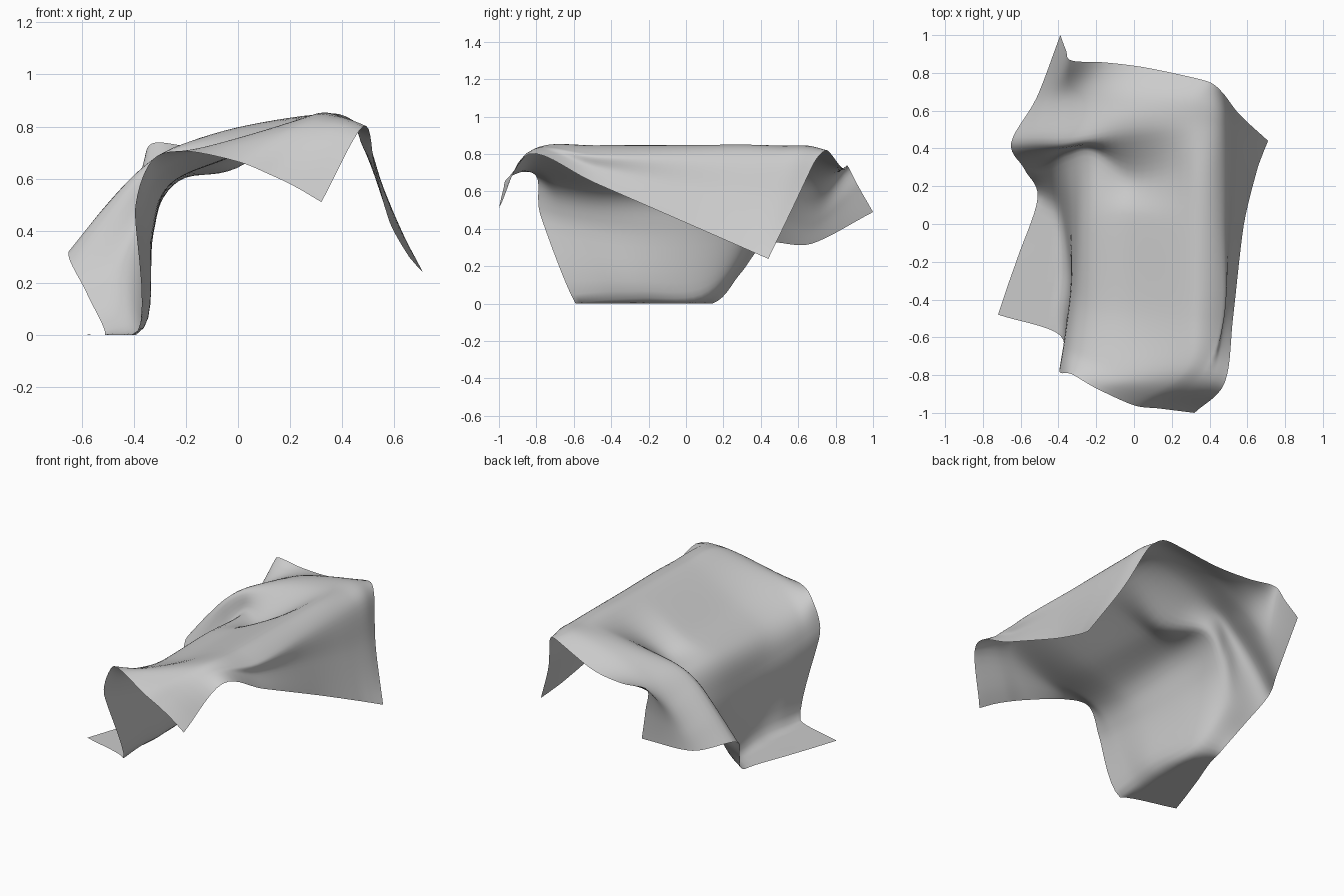
import bpy
from mathutils import Vector

if "Cube" in bpy.data.objects:
    bpy.data.objects.remove(bpy.data.objects["Cube"])

STEPS = 7

# Folds of the draped sheet, front hem to back hem; each runs from the left hem,
# up the hanging wall and across the sagging top to the right-hand crest.
FOLDS = [
    [(-.72, -.48, 0), (-.39, -.59, 0), (-.395, -.78, .48), (-.33, -.795, .67), (-.20, -.87, .705), (0, -.96, .665)],
    [(-.67, -.33, 0), (-.38, -.43, .02), (-.365, -.61, .44), (-.29, -.69, .62), (-.05, -.76, .735), (.27, -.78, .835)],
    [(-.61, -.16, 0), (-.36, -.23, .03), (-.33, -.32, .40), (-.26, -.43, .58), (-.02, -.46, .69), (.32, -.48, .845)],
    [(-.51, .14, 0), (-.39, .08, .05), (-.325, .05, .40), (-.25, .03, .59), (-.03, .05, .68), (.32, 0, .845)],
    [(-.58, .29, .16), (-.46, .31, .25), (-.35, .36, .45), (-.22, .38, .60), (0, .25, .645), (.32, .30, .845)],
    [(-.65, .43, .32), (-.52, .43, .48), (-.38, .43, .63), (-.25, .45, .715), (0, .49, .785), (.32, .52, .845)],
    [(-.515, .67, .32), (-.45, .68, .43), (-.36, .68, .56), (-.22, .66, .69), (0, .66, .785), (.33, .65, .845)],
    [(-.39, 1.0, .49), (-.36, .92, .63), (-.33, .865, .735), (-.15, .855, .72), (.08, .825, .735), (.39, .755, .82)],
]
FRONT_CORNER = Vector((.32, -1, .51))
SHOULDER = Vector((.48, -.84, .80))
RIGHT_CORNER = Vector((.71, .44, .24))


def tangent(a, b, c):
    """Central tangent, shortened where points are close, to avoid overshoot."""
    m = (c - a) * .5
    limit = 1.1 * min((b - a).length, (c - b).length)
    return m * min(1, limit / max(m.length, 1e-6))


def smooth_path(pts, steps):
    """Hermite curve through the points."""
    ext = [pts[0] * 2 - pts[1]] + pts + [pts[-1] * 2 - pts[-2]]
    tan = [tangent(*ext[i:i + 3]) for i in range(len(pts))]
    out = []
    for i in range(len(pts) - 1):
        for k in range(steps):
            t = k / steps
            out.append(pts[i] * (2 * t**3 - 3 * t**2 + 1) + tan[i] * (t**3 - 2 * t**2 + t)
                       + pts[i + 1] * (3 * t**2 - 2 * t**3) + tan[i + 1] * (t**3 - t**2))
    return out + [pts[-1]]


# Right flap: a nearly straight hem from the front shoulder to the right corner,
# rolled over a common shoulder line at the crest
hem = [FRONT_CORNER] + [SHOULDER.lerp(RIGHT_CORNER, t) - Vector((.33 * t * t * (1 - t), 0, 0))
                        for t in (0, .27, .65, .88, .94, .97, 1)]
rows = []
for j, (fold, edge) in enumerate(zip(FOLDS, hem)):
    row = [Vector(p) for p in fold]
    crest = row[-1]
    if j < 2:
        row += [crest.lerp(edge, .4) + Vector((0, 0, .01)), crest.lerp(edge, .7) + Vector((0, 0, .01))]
    else:
        roll = Vector((.472, crest.y + .2 * (edge.y - crest.y), .795 if j < 7 else .765))
        mid = roll.lerp(edge, .45)
        mid.x = min(mid.x, .56) - (.02 if j == 2 else 0)
        row += [roll, mid]
    rows.append(row + [edge])

# Interpolate along the folds, then across them
rows = [smooth_path(r, STEPS) for r in rows]
cols = [smooth_path(list(c), STEPS) for c in zip(*rows)]
n = len(cols[0])
verts = [(p.x, p.y, max(p.z, 0)) for c in cols for p in c]
faces = [(i * n + j, (i + 1) * n + j, (i + 1) * n + j + 1, i * n + j + 1)
         for i in range(len(cols) - 1) for j in range(n - 1)]

# Draped cloth
mesh = bpy.data.meshes.new("draped_cloth")
mesh.from_pydata(verts, [], faces)
mesh.shade_smooth()
cloth = bpy.data.objects.new("draped_cloth", mesh)
bpy.context.collection.objects.link(cloth)
